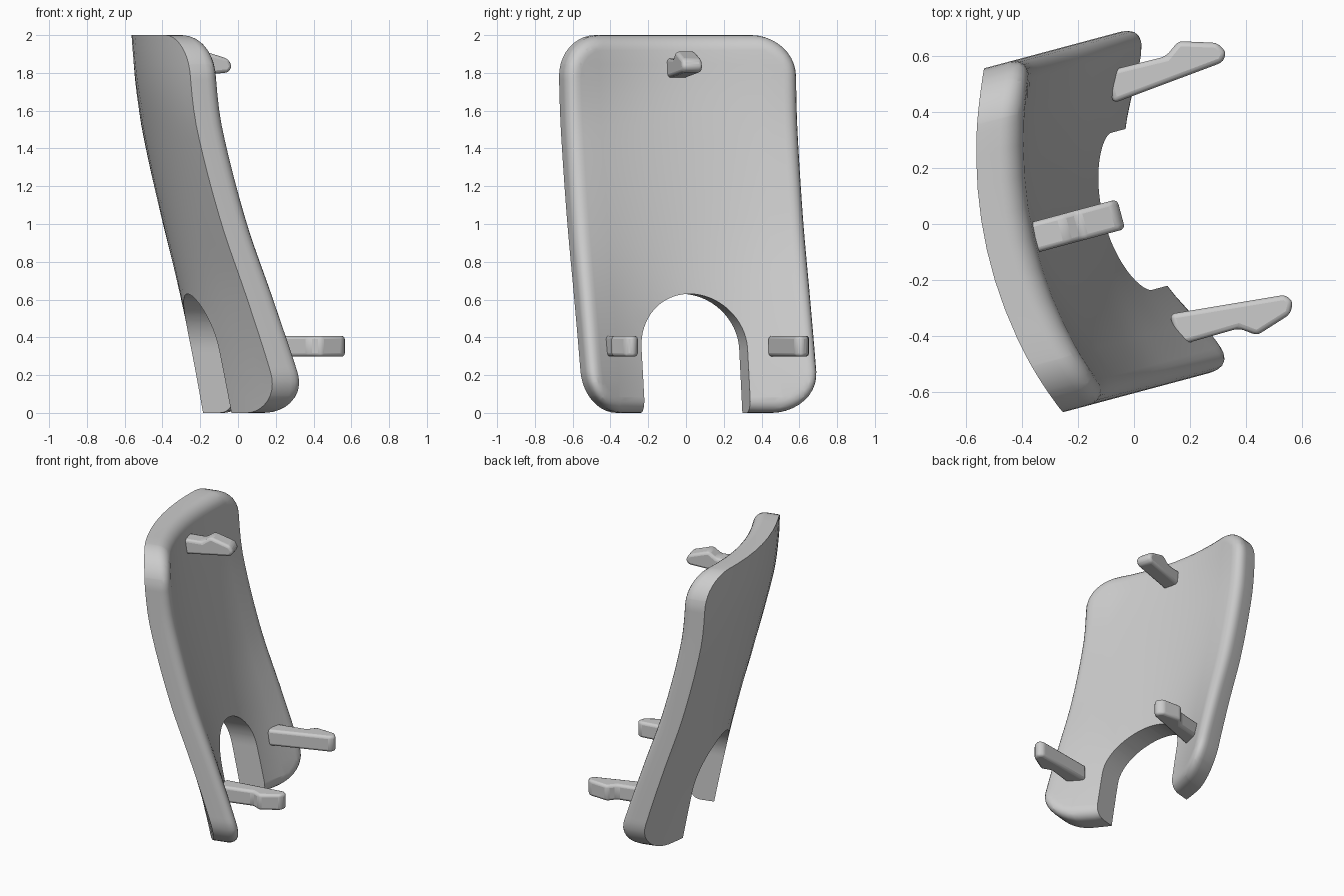
import bpy, bmesh, math
from mathutils import Matrix, Vector

if "Cube" in bpy.data.objects:
    bpy.data.objects.remove(bpy.data.objects["Cube"])

HALF, HEIGHT, THICK = 0.63, 2.0, 0.165       # panel half width, height, thickness
CORNER, ROUND = 0.22, 0.08                   # corner radius, front edge rounding
TURN = Matrix.Rotation(math.radians(15), 4, 'Z')
SHIFT = Vector((0, 0.046, 0))

# height, centre-line depth, sideways curvature of the panel's back surface
STATIONS = [(-0.3, -.10, .65), (0, -.152, .60), (.3, -.203, .51), (.62, -.263, .40), (1.02, -.347, .27),
            (1.5, -.449, .22), (1.75, -.5, .27), (2.0, -.532, .33), (2.3, -.555, .36)]


def back_surface(w, z):
    # smooth interpolation through the stations, plus a slight twist
    i = 1
    while i < len(STATIONS) - 3 and z > STATIONS[i + 1][0]:
        i += 1
    p0, p1, p2, p3 = STATIONS[i - 1:i + 3]
    h = p2[0] - p1[0]
    t = (z - p1[0]) / h
    val = []
    for k in (1, 2):
        m1 = (p2[k] - p0[k]) / (p2[0] - p0[0]) * h
        m2 = (p3[k] - p1[k]) / (p3[0] - p1[0]) * h
        val.append((2*t**3 - 3*t*t + 1) * p1[k] + (t**3 - 2*t*t + t) * m1
                   + (3*t*t - 2*t**3) * p2[k] + (t**3 - t*t) * m2)
    slope = 2 * val[1] * w
    # depth, and stretch that keeps the thickness even where the panel slants
    return val[0] + val[1] * w * w + 0.02 * z * w, math.sqrt(1 + slope * slope)


def rounded_rect(inset, n=10):
    pts, r = [], CORNER - inset
    cx = HALF - CORNER
    for k, (w, z) in enumerate([(cx, HEIGHT - CORNER), (-cx, HEIGHT - CORNER), (-cx, CORNER), (cx, CORNER)]):
        for i in range(n + 1):
            a = math.pi / 2 * (k + i / n)
            pts.append((w + r * math.cos(a), z + r * math.sin(a)))
    return pts


def loft(rings):
    # closed solid from rings of (u, w, z) points
    bm = bmesh.new()
    loops = [[bm.verts.new(p) for p in ring] for ring in rings]
    n = len(loops[0])
    for a, b in zip(loops, loops[1:]):
        for i in range(n):
            bm.faces.new((a[i], a[(i + 1) % n], b[(i + 1) % n], b[i]))
    bm.faces.new(loops[0][::-1])
    bm.faces.new(loops[-1])
    bmesh.ops.recalc_face_normals(bm, faces=bm.faces)
    return bm


def make(name, bm):
    me = bpy.data.meshes.new(name)
    bm.to_mesh(me)
    bm.free()
    ob = bpy.data.objects.new(name, me)
    bpy.context.collection.objects.link(ob)
    return ob


def smooth(ob, angle=35):
    bpy.ops.object.select_all(action='DESELECT')
    ob.select_set(True)
    bpy.context.view_layer.objects.active = ob
    bpy.ops.object.shade_smooth_by_angle(angle=math.radians(angle))


# flat panel with rounded front edge, sliced so that it can bend
layers = [(0, 0)] + [(THICK - ROUND + ROUND * math.sin(a), ROUND * (1 - math.cos(a)))
                     for a in [math.pi / 2 * i / 6 for i in range(7)]]
bm = loft([[(u, w, z) for w, z in rounded_rect(d)] for u, d in layers])
cuts = [(Vector((0, -.55 + .11 * i, 0)), Vector((0, 1, 0))) for i in range(11)]
cuts += [(Vector((0, 0, .08 * i + .005)), Vector((0, 0, 1))) for i in range(1, 25)]
for co, no in cuts:
    bmesh.ops.bisect_plane(bm, geom=bm.verts[:] + bm.edges[:] + bm.faces[:],
                           plane_co=co, plane_no=no, dist=1e-5)
flat = make("flat_panel", bm)

# arched notch cutter
R, SPRING = 0.29, 0.34
arch = [(R, -.2)] + [(R * math.cos(math.pi * i / 32), SPRING + R * math.sin(math.pi * i / 32))
                     for i in range(33)] + [(-R, -.2)]
cutter = make("notch_cutter", loft([[(u, w, z) for w, z in arch] for u in (-.3, .5)]))
cutter.hide_render = True
mod = flat.modifiers.new("notch", 'BOOLEAN')
mod.object, mod.operation, mod.solver = cutter, 'DIFFERENCE', 'EXACT'
bpy.context.view_layer.update()
cut_mesh = bpy.data.meshes.new_from_object(flat.evaluated_get(bpy.context.evaluated_depsgraph_get()))

# bend the cut panel into its curved shape
bm = bmesh.new()
bm.from_mesh(cut_mesh)
bmesh.ops.triangulate(bm, faces=[f for f in bm.faces if len(f.verts) > 4])
for v in bm.verts:
    u, w, z = v.co
    depth, stretch = back_surface(w, z)
    v.co = TURN @ (Vector((u * stretch + depth, w, z)) + SHIFT)
bpy.data.objects.remove(flat)
bpy.data.objects.remove(cutter)
smooth(make("curved_panel", bm))

# barbed clip pegs: profile is (distance out, distance from centre)
CLIP = [(.04, .39), (.455, .43), (.478, .46), (.456, .502), (.322, .544), (.265, .503), (.04, .507)]


def clip(name, place):
    bm = loft([[TURN @ (Vector(place(p, q, s)) + SHIFT) for p, q in CLIP] for s in (-.055, .055)])
    ob = make(name, bm)
    b = ob.modifiers.new("soft_edges", 'BEVEL')
    b.width, b.segments = 0.018, 3
    smooth(ob)


clip("lower_clip_left", lambda p, q, s: (p, q, .353 + s))
clip("lower_clip_right", lambda p, q, s: (p, -q, .353 + s))
clip("upper_clip", lambda p, q, s: (p - .508, s, q + 1.372))
